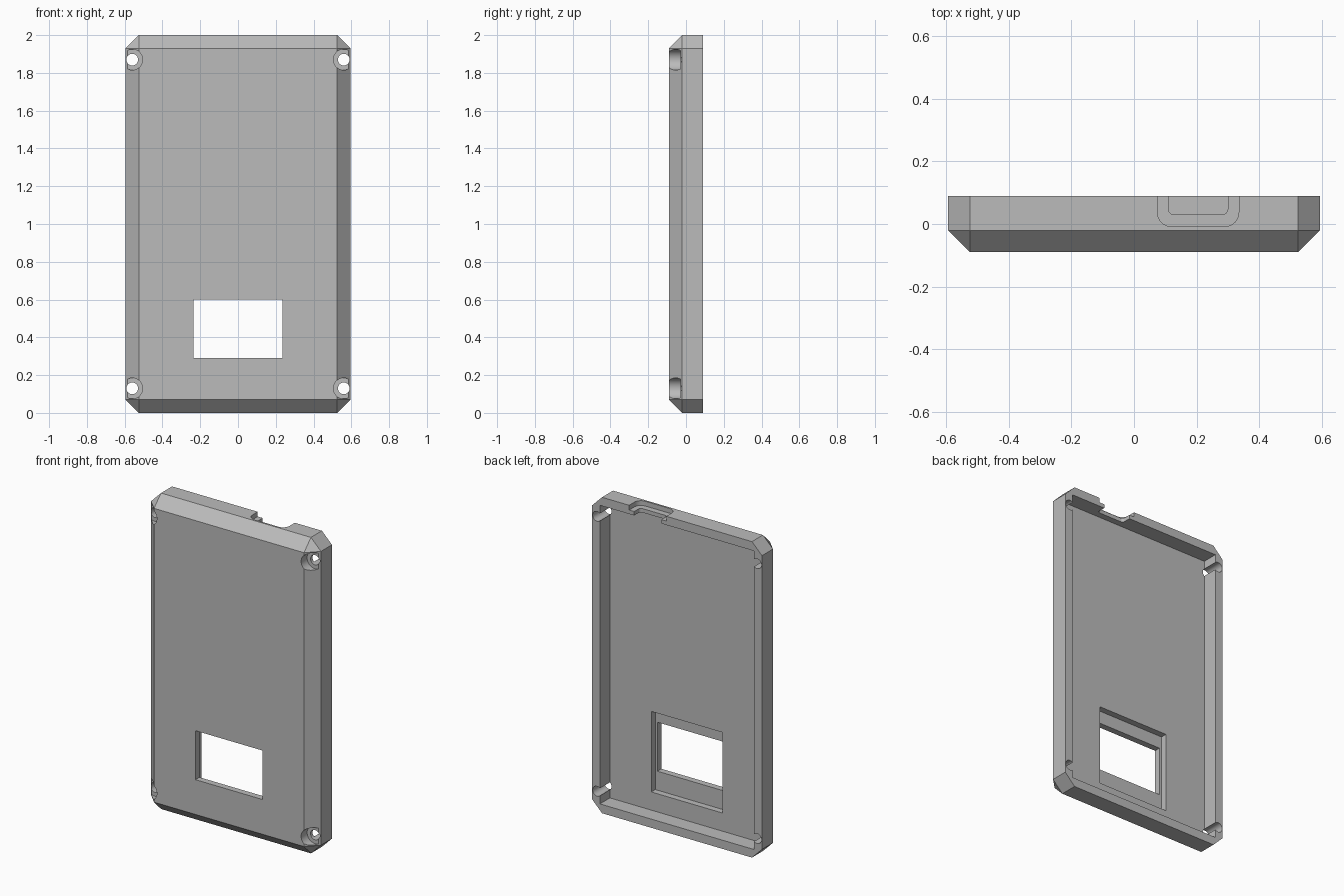
import bpy, bmesh, math
from mathutils import Matrix, Vector

default = bpy.data.objects.get("Cube")
if default:
    bpy.data.objects.remove(default, do_unlink=True)

W, D, H = 0.595, 0.09, 2.0      # half width, half depth, height
CHAMFER, WALL = 0.07, 0.055
FLOOR_Y = -0.01                 # inner face of the front panel

grey = bpy.data.materials.new("plain grey")
grey.use_nodes = True
colour = (0.5, 0.5, 0.5, 1)
grey.diffuse_color = colour
grey.node_tree.nodes["Principled BSDF"].inputs["Base Color"].default_value = colour


def finish(name, bm):
    bmesh.ops.recalc_face_normals(bm, faces=bm.faces)
    mesh = bpy.data.meshes.new(name)
    bm.to_mesh(mesh)
    bm.free()
    mesh.materials.append(grey)
    obj = bpy.data.objects.new(name, mesh)
    bpy.context.collection.objects.link(obj)
    return obj


def box(name, x, y, z, bevel=0, segments=1, pick=None):
    """Box from (min, max) pairs, bevelling the edges that pick accepts."""
    bm = bmesh.new()
    bmesh.ops.create_cube(bm, size=1)
    for v in bm.verts:
        v.co = Vector([sum(r) / 2 + c * (r[1] - r[0]) for c, r in zip(v.co, (x, y, z))])
    if bevel:
        edges = [e for e in bm.edges if pick(e)]
        bmesh.ops.bevel(bm, geom=edges, offset=bevel, offset_type='OFFSET',
                        segments=segments, profile=0.5, affect='EDGES')
    return finish(name, bm)


def drill(name, x, z, radius, y):
    bm = bmesh.new()
    place = Matrix.Translation((x, sum(y) / 2, z)) @ Matrix.Rotation(math.pi / 2, 4, 'X')
    bmesh.ops.create_cone(bm, cap_ends=True, segments=40, radius1=radius, radius2=radius,
                          depth=y[1] - y[0], matrix=place)
    return finish(name, bm)


def cut(target, cutter):
    cutter.hide_render = True
    mod = target.modifiers.new(cutter.name, 'BOOLEAN')
    mod.operation = 'DIFFERENCE'
    mod.solver = 'EXACT'
    mod.object = cutter
    bpy.context.view_layer.objects.active = target
    bpy.ops.object.modifier_apply(modifier=mod.name)
    bpy.data.objects.remove(cutter, do_unlink=True)


def not_on_back(e):
    return not all(v.co.y > D - 0.001 for v in e.verts)


def upright(e):
    return abs(e.verts[0].co.z - e.verts[1].co.z) > 0.01


# Chamfered shell with a square back edge: overlong box, trimmed flush
shell = box("case_shell", (-W, W), (-D, D + 0.3), (0, H), CHAMFER, 1,
            lambda e: not all(v.co.y > D for v in e.verts))
cut(shell, box("back_trim", (-1, 1), (D, 1), (-1, 3)))

# Inner cavity
cut(shell, box("cavity", (-W + WALL, W - WALL), (FLOOR_Y, 0.3), (WALL, H - WALL)))

# Screen window and the deeper seat behind it
cut(shell, box("screen_seat", (-0.25, 0.25), (-0.05, 0.2), (0.17, 0.68)))
cut(shell, box("screen_window", (-0.235, 0.235), (-0.3, 0.2), (0.29, 0.60)))

# Port in the top wall: shallow rounded recess around a through opening
cut(shell, box("port_recess", (0.075, 0.335), (-0.008, 0.3), (1.97, 2.2), 0.045, 8, upright))
cut(shell, box("port_opening", (0.11, 0.30), (0.03, 0.3), (1.9, 2.2), 0.018, 6, upright))

# Corner screw holes with counterbores
for x in (-0.56, 0.56):
    for z in (0.13, 1.87):
        cut(shell, drill("counterbore", x, z, 0.055, (-0.3, -0.03)))
        cut(shell, drill("screw_hole", x, z, 0.031, (-0.3, 0.3)))

# Smooth the round holes, keep every other edge crisp
bpy.ops.object.select_all(action='DESELECT')
shell.select_set(True)
bpy.context.view_layer.objects.active = shell
bpy.ops.object.shade_smooth_by_angle(angle=math.radians(25))
